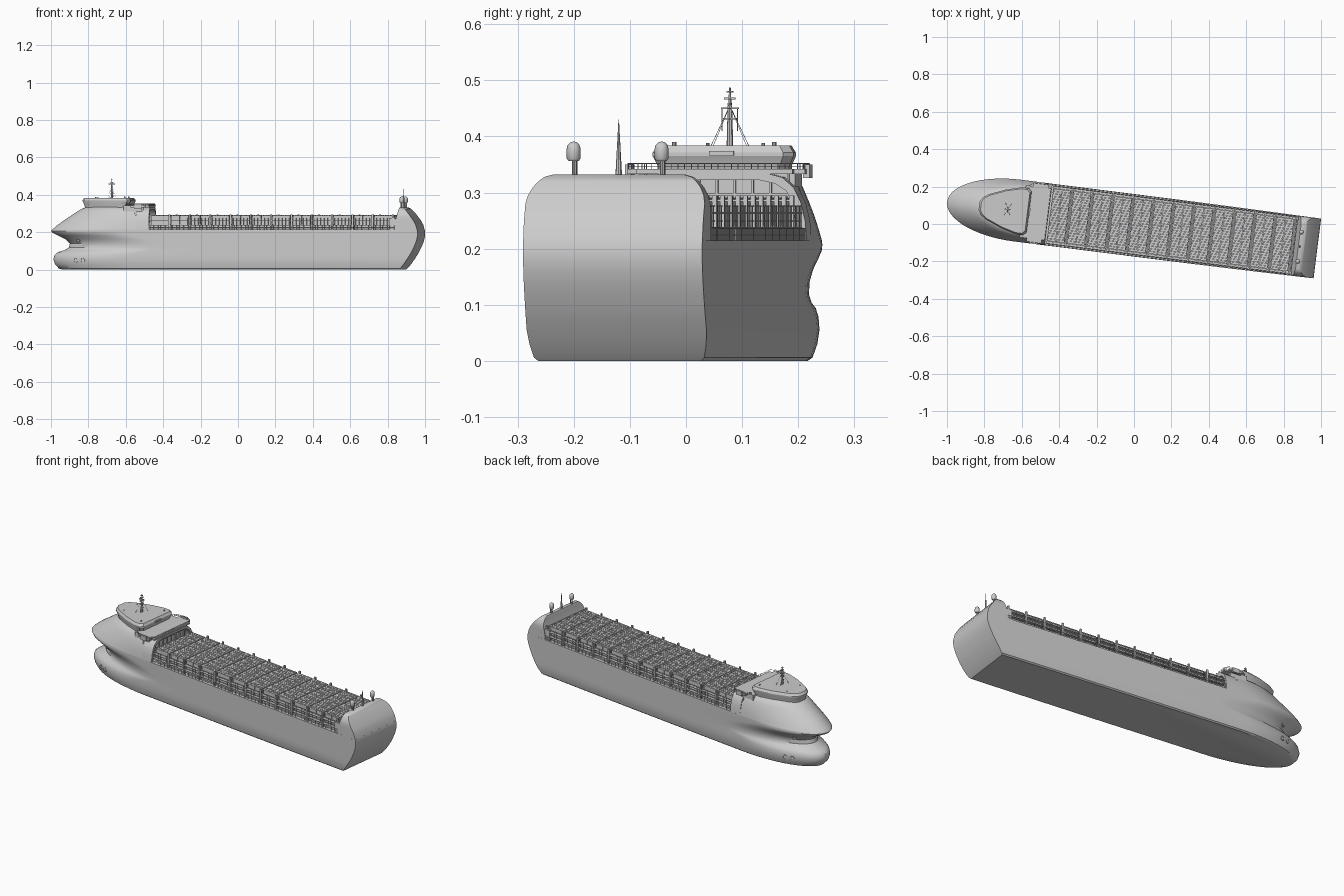
import bpy, bmesh, math
from mathutils import Vector, Matrix

if "Cube" in bpy.data.objects:
    bpy.data.objects.remove(bpy.data.objects["Cube"])

# The ship is built along local x (bow at -x) and turned as a whole
HEADING = math.radians(-7.2)


def finish(name, bm, angle=None):
    bmesh.ops.recalc_face_normals(bm, faces=bm.faces)
    mesh = bpy.data.meshes.new(name)
    bm.to_mesh(mesh)
    bm.free()
    ob = bpy.data.objects.new(name, mesh)
    bpy.context.collection.objects.link(ob)
    ob.rotation_euler.z = HEADING
    ob.location.y = -0.007
    if angle:
        bpy.ops.object.select_all(action='DESELECT')
        ob.select_set(True)
        bpy.context.view_layer.objects.active = ob
        bpy.ops.object.shade_smooth_by_angle(angle=math.radians(angle))
    return ob


def box(bm, x0, x1, y0, y1, z0, z1):
    m = Matrix.Translation(((x0 + x1) / 2, (y0 + y1) / 2, (z0 + z1) / 2))
    bmesh.ops.create_cube(bm, size=1, matrix=m @ Matrix.Diagonal((x1 - x0, y1 - y0, z1 - z0, 1)))


def rod(bm, p, q, r, r2=None, n=6):
    p, q = Vector(p), Vector(q)
    d = q - p
    m = Matrix.Translation((p + q) / 2) @ d.to_track_quat('Z', 'Y').to_matrix().to_4x4()
    bmesh.ops.create_cone(bm, cap_ends=True, segments=n, radius1=r,
                          radius2=r if r2 is None else r2, depth=d.length, matrix=m)


def loft(bm, rings):
    rows = [[bm.verts.new(p) for p in ring] for ring in rings]
    n = len(rows[0])
    for a, b in zip(rows, rows[1:]):
        for i in range(n):
            j = (i + 1) % n
            bm.faces.new((a[i], a[j], b[j], b[i]))
    bm.faces.new(rows[0][::-1])
    bm.faces.new(rows[-1])


def taper(x):
    t = min(max((x - 0.1) / 0.9, 0), 1)
    return 1 - 0.032 * t * t


def waterline(z, bow, length, half, aft, n=18):
    # rounded bow entrance followed by a straight body
    side = []
    for i in range(n + 1):
        t = (i / n) ** 1.8
        side.append((bow + length * t, half * math.sqrt(max(0, 1 - (1 - t) ** 2))))
    start = bow + length
    for i in range(1, 7):
        x = start + (aft - start) * i / 6
        side.append((x, half * taper(x)))
    return [(x, -y, z) for x, y in side] + [(x, y, z) for x, y in side[:0:-1]]


# Hull with bulbous bow: z, stem x, entrance length, half breadth, stern x
HULL = [(0, -.945, .42, .150, .888), (.006, -.965, .42, .157, .894), (.03, -.987, .42, .163, .914),
        (.055, -.995, .42, .166, .931), (.078, -.989, .43, .166, .946), (.094, -.97, .46, .166, .955),
        (.104, -.935, .50, .166, .960), (.118, -.912, .52, .166, .967), (.14, -.906, .50, .166, .977),
        (.162, -.93, .46, .166, .984), (.182, -.97, .41, .166, .988), (.197, -1.0, .38, .166, .988),
        (.207, -1.007, .38, .166, .987), (.215, -1.0, .38, .166, .985)]
bm = bmesh.new()
loft(bm, [waterline(*lv) for lv in HULL])
finish("hull", bm, 35)


def hull_side(x, z):
    # half breadth of the hull at x, z
    for a, b in zip(HULL, HULL[1:]):
        if a[0] <= z <= b[0]:
            f = (z - a[0]) / (b[0] - a[0])
            bow, ln, half = (a[k] + (b[k] - a[k]) * f for k in (1, 2, 3))
            t = min(max((x - bow) / ln, 0), 1)
            return half * math.sqrt(1 - (1 - t) ** 2)


# Enclosed forecastle
FORE = [(.215, -1.0, .38, .166, -.50), (.235, -.977, .38, .163, -.505), (.26, -.943, .37, .158, -.515),
        (.285, -.905, .35, .151, -.53), (.31, -.868, .31, .141, -.545), (.325, -.842, .28, .131, -.555),
        (.333, -.822, .26, .120, -.56), (.337, -.795, .22, .105, -.565)]
bm = bmesh.new()
loft(bm, [waterline(*lv) for lv in FORE])
finish("forecastle", bm, 40)

# High curved stern wall: z, inner x, outer x, half breadth
STERN = [(.21, .862, .986, .161), (.24, .864, .978, .161), (.262, .868, .966, .161), (.28, .873, .953, .161),
         (.295, .877, .942, .158), (.309, .88, .930, .151), (.32, .882, .92, .142), (.328, .884, .912, .132),
         (.332, .886, .905, .118)]
bm = bmesh.new()
loft(bm, [[(i, -h, z), (o, -h, z), (o, h, z), (i, h, z)] for z, i, o, h in STERN])
finish("stern_wall", bm, 35)

# Stern radomes and spike
for s, side in ((-1, "starboard"), (1, "port")):
    bm = bmesh.new()
    y = s * 0.079 - 0.003
    for dx, dy in ((0, 0), (.005, .004), (-.005, .004)):
        rod(bm, (.893 + dx, y + dy, .325), (.893 + dx, y + dy, .358), .0025)
    prof = [(.009, .356), (.0125, .361), (.0125, .378), (.0105, .385), (.006, .3895), (.001, .391)]
    loft(bm, [[(.893 + r * math.cos(a * math.pi / 8), y + r * math.sin(a * math.pi / 8), z)
               for a in range(16)] for r, z in prof])
    finish("radome_" + side, bm, 40)
bm = bmesh.new()
rod(bm, (.893, -.001, .33), (.893, -.001, .43), .006, .0005, 8)
finish("stern_spike", bm, 40)

# Bridge: plan widened then chamfered at the roof
half_plan = [(-.832, .022), (-.818, .046), (-.79, .066), (-.70, .103), (-.62, .124), (-.585, .124), (-.568, .108)]
plan = [(x, -y) for x, y in half_plan] + [(x, y) for x, y in half_plan[::-1]]
bm = bmesh.new()
loft(bm, [[(-.69 + (x + .69) * k, y * k, z) for x, y in plan]
          for z, k in ((.33, .93), (.347, .95), (.365, 1.02), (.371, 1.02), (.384, .95))])
finish("bridge", bm, 25)
bm = bmesh.new()
box(bm, -.572, -.560, -.022, .022, .366, .374)
for s in (-1, 1):
    rod(bm, (-.60, s * .09, .38), (-.60, s * .09, .39), .004, n=8)
    rod(bm, (-.76, s * .05, .38), (-.76, s * .05, .388), .003, n=8)
finish("bridge_roof_fittings", bm)

# Mast with yards, radar bars and stays
bm = bmesh.new()
rod(bm, (-.68, 0, .38), (-.68, 0, .455), .006, .004, 8)
rod(bm, (-.68, 0, .455), (-.68, 0, .487), .003, .0015)
for z, w in ((.43, .012), (.449, .016), (.466, .010), (.478, .006)):
    box(bm, -.683, -.677, -w, w, z, z + .003)
    box(bm, -.68 - w, -.68 + w, -.002, .002, z, z + .002)
box(bm, -.697, -.663, -.002, .002, .456, .460)
for sx in (-1, 1):
    for sy in (-1, 1):
        rod(bm, (-.68, 0, .455), (-.68 + sx * .016, sy * .032, .383), .0005, n=4)
    rod(bm, (-.68, sx * .014, .41), (-.68, sx * .014, .45), .001, n=4)
finish("mast", bm)

# Accommodation block and bridge wing deck
bm = bmesh.new()
box(bm, -.60, -.50, -.14, .14, .21, .335)
for i in range(9):
    y = -.128 + i * .032
    box(bm, -.50, -.494, y - .002, y + .002, .215, .333)
for z in (.255, .295):
    box(bm, -.50, -.492, -.14, .14, z, z + .004)
finish("accommodation", bm)
bm = bmesh.new()
box(bm, -.60, -.462, -.14, .14, .333, .342)
box(bm, -.56, -.48, -.160, .160, .333, .342)
for s in (-1, 1):
    box(bm, -.54, -.50, s * .16 - .006, s * .16 + .006, .326, .350)
finish("wing_deck", bm)

# Rounded arch at the aft end of the accommodation
outer = [(.166, .21), (.163, .25), (.155, .283), (.142, .309), (.122, .327), (.095, .334)]
inner = [(y - .013, min(z, .322) - (.006 if .25 < z < .33 else 0)) for y, z in outer]
bm = bmesh.new()
o = outer + [(-y, z) for y, z in outer[::-1]]
i = inner + [(-y, z) for y, z in inner[::-1]]
sect = []
for (oy, oz), (iy, iz) in zip(o, i):
    sect.append([(-.53, oy, oz), (-.46, oy, oz), (-.46, iy, iz), (-.53, iy, iz)])
loft(bm, sect)
finish("aft_arch", bm, 35)


# Railings: posts and two rails through a path of points
def railing(bm, pts, z0, z1, gap, r=.0008, rails=2):
    for a, b in zip(pts, pts[1:]):
        a, b = Vector(a), Vector(b)
        n = max(1, round((b - a).length / gap))
        for k in range(n + 1):
            p = a.lerp(b, k / n)
            rod(bm, (p.x, p.y, z0), (p.x, p.y, z1), r, n=4)
        for k in range(1, rails + 1):
            z = z0 + (z1 - z0) * k / rails
            rod(bm, (a.x, a.y, z), (b.x, b.y, z), r, n=4)


bm = bmesh.new()
railing(bm, [(-.585, -.138), (-.56, -.158), (-.48, -.158), (-.464, -.138), (-.464, .138),
             (-.48, .158), (-.56, .158), (-.585, .138)], .342, .352, .012)
finish("wing_deck_railing", bm)
bm = bmesh.new()
for s in (-1, 1):
    railing(bm, [(-.52, s * .163), (.1, s * .163), (.862, s * .158)], .213, .236, .0125, rails=2)
    railing(bm, [(-.46, s * .155), (.862, s * .153)], .236, .276, .019, .001, 3)
finish("deck_edge_railings", bm)

# Side gallery walkways above the deck edge
bm = bmesh.new()
for s in (-1, 1):
    for z in (.236, .262):
        box(bm, -.455, .865, s * .150 - .008, s * .150 + .008, z, z + .003)
    box(bm, .835, .868, s * .148 - .010, s * .148 + .010, .21, .275)
finish("side_galleries", bm)

# Cargo bays: hatch coaming, rows of ribbed containers, lashing bridge
START, PITCH, BAYS, COLS = -.452, .1095, 12, 20
hatch, cargo, lash = bmesh.new(), bmesh.new(), bmesh.new()
W = .282 / COLS
for b in range(BAYS):
    x0 = START + b * PITCH
    x1 = x0 + PITCH - .014
    box(hatch, x0, x1, -.138, .138, .212, .240)
    for c in range(COLS):
        y = -.141 + c * W
        box(hatch, x0 - .002, x1 + .002, y + .005, y + .009, .213, .238)
        for tier in range(2):
            z = .241 + tier * .025
            for h in range(2):
                xa = x0 + h * (x1 - x0) / 2
                xb = xa + (x1 - x0) / 2 - .0015
                box(cargo, xa, xb, y + .0006, y + W - .0006, z, z + .0243)
                if tier:
                    for r in range(5):
                        xr = xa + .005 + r * .009
                        box(cargo, xr, xr + .004, y + .0016, y + W - .0016, z + .024, z + .0252)
    xm = x1 + .007
    for z in (.238, .262, .284):
        box(lash, xm - .004, xm + .004, -.156, .156, z, z + .004)
    for c in range(0, COLS + 1, 2):
        y = -.141 + c * W
        box(lash, xm - .002, xm + .002, y - .0015, y + .0015, .213, .290)
    for s in (-1, 1):
        box(lash, xm - .005, xm + .005, s * .153 - .004, s * .153 + .004, .213, .295)
finish("hatch_covers", hatch)
finish("containers", cargo)
finish("lashing_bridges", lash)

# Anchor pockets and bow thruster rings set into the bow sides
bm = bmesh.new()
for x, z, r in ((-.85, .158, .011), (-.86, .05, .013), (-.82, .05, .013)):
    for s in (-1, 1):
        y = hull_side(x, z)
        slope = (hull_side(x + .01, z) - hull_side(x - .01, z)) / .02
        nrm = Vector((-slope, s, 0)).normalized()
        a = Vector((1, s * slope, 0)).normalized()
        c = Vector((x, s * y, z))
        rings = []
        for rr, d in ((r, -.004), (r, .002), (r * .75, .002), (r * .7, .0005)):
            rings.append([c + nrm * d + a * rr * math.cos(k * math.pi / 10)
                          + Vector((0, 0, rr * math.sin(k * math.pi / 10))) for k in range(20)])
        loft(bm, rings)
finish("anchor_pockets_and_thrusters", bm, 30)
